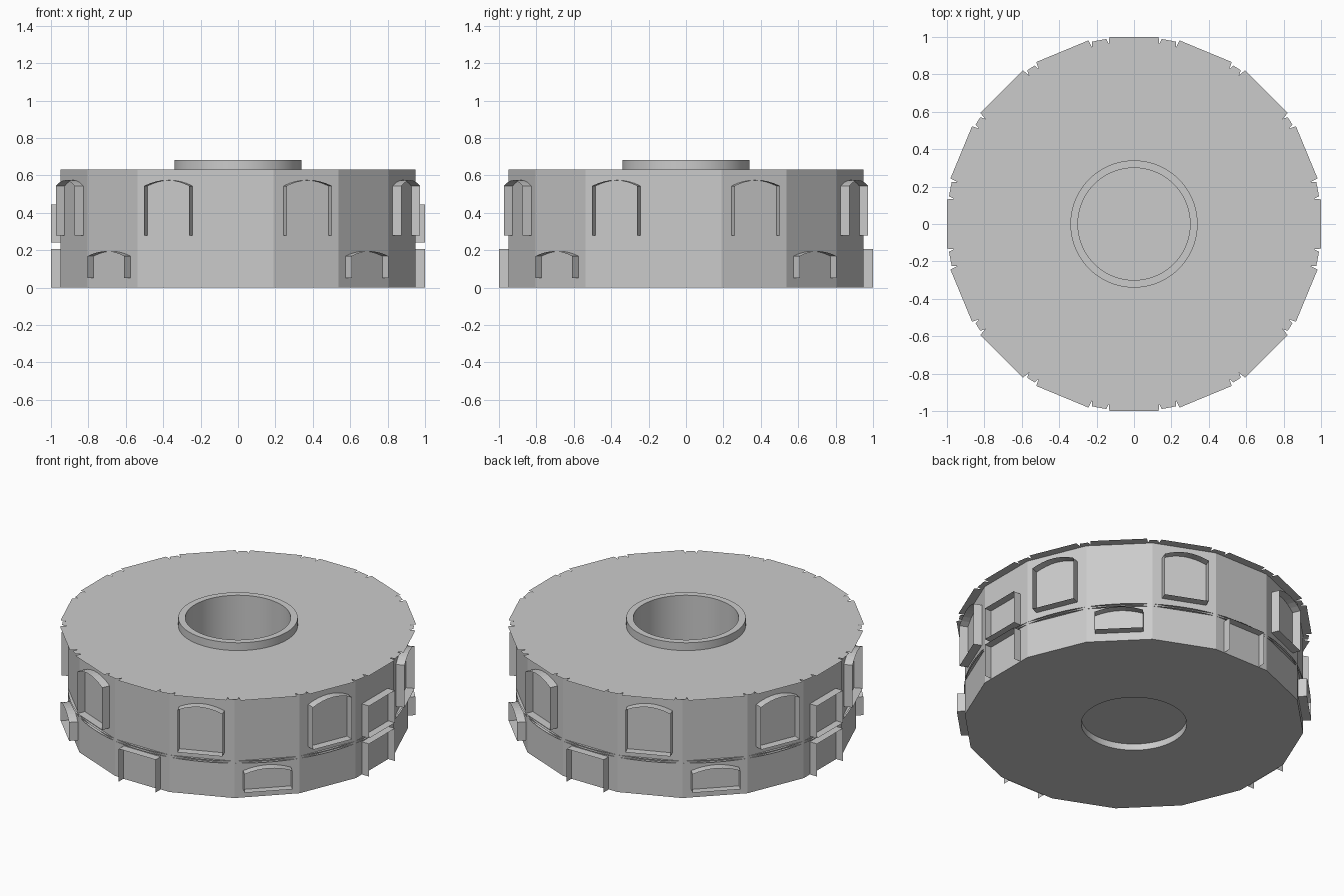
import bpy, bmesh
from math import sin, cos, pi, radians

if "Cube" in bpy.data.objects:
    bpy.data.objects.remove(bpy.data.objects["Cube"])

R = 0.968                    # corner radius of the 16-sided wall
APO = R * cos(pi / 16)       # distance to the middle of a wall facet


def make(name, build, smooth=False):
    bm = bmesh.new()
    build(bm)
    me = bpy.data.meshes.new(name)
    bm.to_mesh(me)
    bm.free()
    ob = bpy.data.objects.new(name, me)
    bpy.context.collection.objects.link(ob)
    if smooth:
        bpy.ops.object.select_all(action='DESELECT')
        ob.select_set(True)
        bpy.context.view_layer.objects.active = ob
        bpy.ops.object.shade_smooth_by_angle()
    return ob


def polar(r, a, z):
    return (r * cos(a), r * sin(a), z)


def flat_ring(bm, outline, inner, z, up=True):
    """Thin plate between an inner circle and a polar outline [(angle, r)]."""
    o = [bm.verts.new(polar(r, a, z)) for a, r in outline]
    i = [bm.verts.new(polar(inner, a, z)) for a, r in outline]
    n = len(o)
    for k in range(n):
        j = (k + 1) % n
        q = [i[k], o[k], o[j], i[j]]
        bm.faces.new(q if up else q[::-1])


def lathe(bm, profile, n, start=0.0):
    rings = [[bm.verts.new(polar(r, start + 2 * pi * k / n, z)) for k in range(n)]
             for r, z in profile]
    for a, b in zip(rings, rings[1:]):
        for k in range(n):
            j = (k + 1) % n
            bm.faces.new((a[k], a[j], b[j], b[k]))


def polygon_outline():
    pts = []
    for k in range(96):
        off = (k * 3.75 + 11.25) % 22.5 - 11.25
        pts.append((radians(k * 3.75), APO / cos(radians(off))))
    return pts


def roof_outline():
    # straight lip over every opening, small notch at both ends of it
    pts = []
    for k in range(16):
        half = 8.6 if k % 2 else (7.5 if k % 4 == 0 else 9.2)
        for d, r in ((-half - 1.0, 1.0), (-half - 0.5, 0.972), (-half, 1.0 / cos(radians(half))),
                     (half, 1.0 / cos(radians(half))), (half + 0.5, 0.972),
                     (half + 1.0, 1.0), (11.25, 1.0)):
            pts.append((radians(k * 22.5 + d), r))
    return pts


def frame(name, deg, outline, closed=True, panel=False):
    """Thin frame standing out from a wall facet; outline is (sideways, z)."""
    a = radians(deg)

    def pos(d, s, z):
        return (d * cos(a) - s * sin(a), d * sin(a) + s * cos(a), z)

    def build(bm):
        b = [bm.verts.new(pos(APO - 0.01, s, z)) for s, z in outline]
        f = [bm.verts.new(pos(1.0, s, z)) for s, z in outline]
        n = len(b)
        for k in range(n if closed else n - 1):
            j = (k + 1) % n
            bm.faces.new((b[k], b[j], f[j], f[k]))
        if panel:
            p = [bm.verts.new(pos(APO + 0.004, s, z)) for s, z in outline]
            bm.faces.new(p[::-1])
    make(name, build)


def arch(w, z0, spring, top, n=8):
    pts = [(-w, z0), (w, z0)]
    for k in range(n + 1):
        s = w - 2 * w * k / n
        pts.append((s, spring + (top - spring) * (1 - (s / w) ** 2)))
    return pts


# main drum
make("drum_wall", lambda bm: lathe(bm, [(R, 0), (R, 0.632)], 16, pi / 16))
make("roof", lambda bm: flat_ring(bm, roof_outline(), 0.31, 0.633))
make("base_plate", lambda bm: flat_ring(bm, polygon_outline(), 0.3, 0, False))

# storey floors showing as thin lines around the wall
circle = [(2 * pi * k / 96, 0.967) for k in range(96)]
for i, z in enumerate((0.218, 0.232)):
    make(f"storey_floor_{i}", lambda bm: flat_ring(bm, circle, 0.31, z))

# central shaft with raised rim
make("shaft", lambda bm: lathe(
    bm, [(0.34, 0.63), (0.34, 0.682), (0.30, 0.682), (0.30, 0)], 96), True)
make("shaft_floor", lambda bm: bm.faces.new(
    [bm.verts.new(polar(0.3, 2 * pi * k / 96, 0.04)) for k in range(96)]))

# tall upper windows
for k in range(8):
    frame(f"upper_window_{k}", 22.5 + 45 * k, arch(0.131, 0.278, 0.543, 0.574))

# small lower windows and ground doors
for k in range(4):
    frame(f"lower_window_{k}", 45 + 90 * k, arch(0.138, 0.052, 0.168, 0.194), panel=True)
    frame(f"door_{k}", 90 * k,
          [(0.128, 0), (0.128, 0.205), (-0.128, 0.205), (-0.128, 0)], False, True)

# upper side openings with a sill
for k in range(2):
    frame(f"side_opening_{k}", 180 * k,
          [(-0.128, 0.24), (0.128, 0.24), (0.128, 0.443), (-0.128, 0.443)], panel=True)
